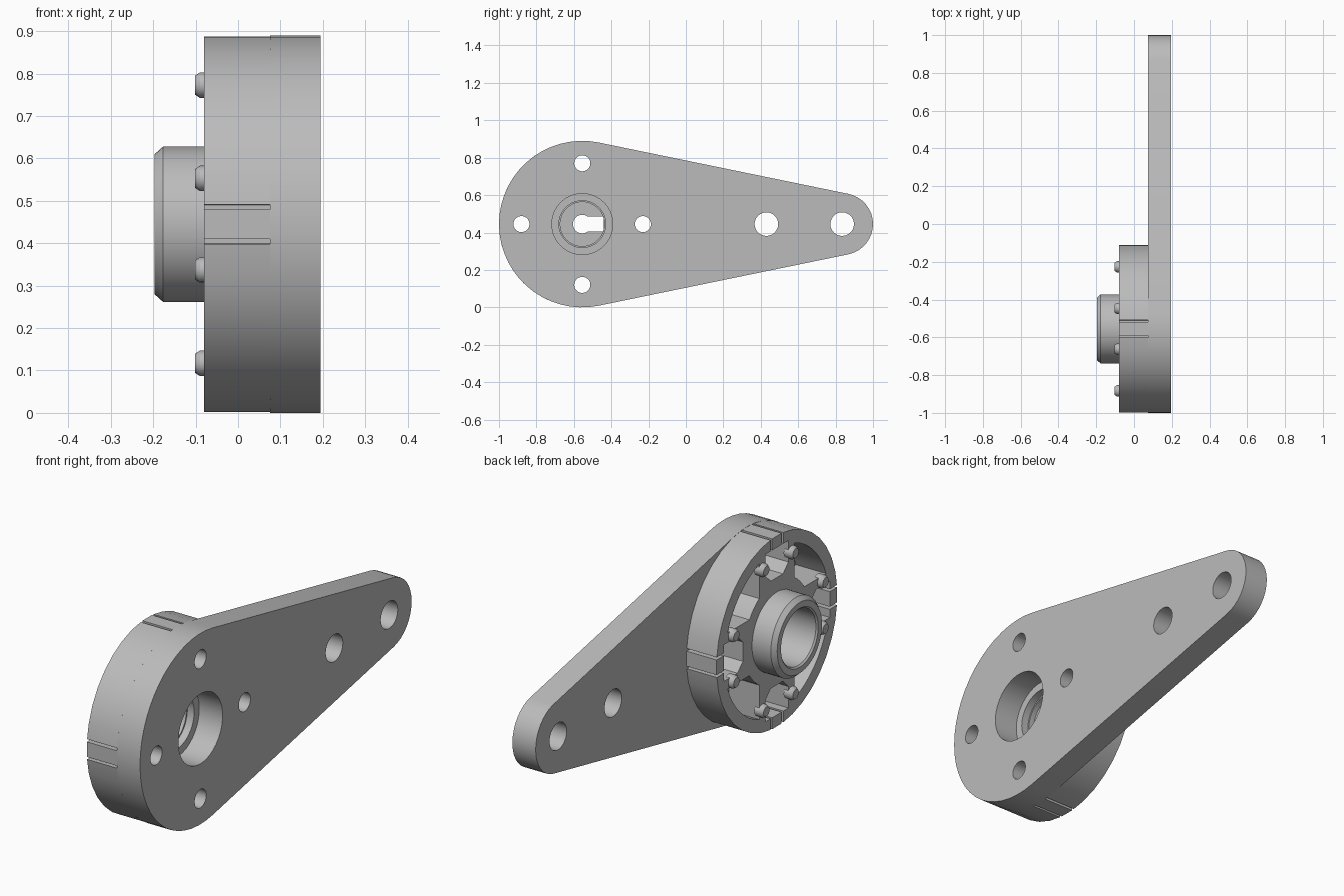
import bpy, bmesh
from math import sin, cos, asin, acos, radians, degrees, pi

if "Cube" in bpy.data.objects:
    bpy.data.objects.remove(bpy.data.objects["Cube"])

CY, CZ = -0.555, 0.445              # main axis, running along x
R, END_R, END_Y = 0.445, 0.165, 1.39
BACK, SEAM, FACE = -0.08, 0.075, 0.195

grey = bpy.data.materials.new("plain grey")
grey.use_nodes = True
grey.diffuse_color = (0.5, 0.5, 0.5, 1)
grey.node_tree.nodes["Principled BSDF"].inputs["Base Color"].default_value = (0.5, 0.5, 0.5, 1)


def finish(bm, name):
    bmesh.ops.recalc_face_normals(bm, faces=bm.faces)
    mesh = bpy.data.meshes.new(name)
    bm.to_mesh(mesh)
    bm.free()
    mesh.materials.append(grey)
    obj = bpy.data.objects.new(name, mesh)
    bpy.context.collection.objects.link(obj)
    return obj


def prism(name, pts, x0, x1):
    """Extrude an outline, given relative to the main axis, along x."""
    bm = bmesh.new()
    face = bm.faces.new([bm.verts.new((x0, CY + y, CZ + z)) for y, z in pts])
    grown = bmesh.ops.extrude_face_region(bm, geom=[face])["geom"]
    bmesh.ops.translate(bm, vec=(x1 - x0, 0, 0),
                        verts=[g for g in grown if isinstance(g, bmesh.types.BMVert)])
    return finish(bm, name)


def lathe(name, profile, y=0, z=0, steps=48):
    """Revolve a closed (radius, x) profile round an axis parallel to x."""
    bm = bmesh.new()
    rings = []
    for i in range(steps):
        a = 2 * pi * i / steps
        rings.append([bm.verts.new((x, CY + y + r * cos(a), CZ + z + r * sin(a)))
                      for r, x in profile])
    n = len(profile)
    for i in range(steps):
        a, b = rings[i], rings[(i + 1) % steps]
        for j in range(n):
            k = (j + 1) % n
            bm.faces.new((a[j], a[k], b[k], b[j]))
    return finish(bm, name)


def arc(r, a0, a1, n, y=0, z=0):
    return [(y + r * cos(radians(a0 + (a1 - a0) * i / n)),
             z + r * sin(radians(a0 + (a1 - a0) * i / n))) for i in range(n + 1)]


def circle(r, y=0, z=0, n=36):
    return arc(r, 5, 365, n, y, z)[:-1]


def turn(pts, quarter):
    for _ in range(quarter):
        pts = [(-z, y) for y, z in pts]
    return pts


def cut(obj, pts, x0, x1):
    cutter = prism("cutter", pts, x0, x1)
    cutter.hide_render = True
    mod = obj.modifiers.new("cut", "BOOLEAN")
    mod.operation, mod.solver, mod.object = "DIFFERENCE", "EXACT", cutter
    bpy.context.view_layer.objects.active = obj
    bpy.ops.object.modifier_apply(modifier=mod.name)
    bpy.data.objects.remove(cutter)


# Tapered lever plate with its holes
t = degrees(acos((R - END_R) / END_Y))
outline = arc(R, t, 360 - t, 30) + arc(END_R, -t, t, 16, END_Y)
plate = prism("lever_plate", outline, SEAM, FACE)
cut(plate, circle(0.163), 0, 0.3)
for y in (0.985, END_Y):
    cut(plate, circle(0.063, y), 0, 0.3)
for q in range(4):
    cut(plate, turn(circle(0.043, 0.325, n=24), q), 0, 0.3)

# Round housing: corner cavities, hole pockets and slit spring tabs
housing = prism("round_housing", circle(R), BACK, SEAM)
cut(housing, circle(0.17), -0.2, 0.2)
HALF, INNER, OUTER = 0.13, 0.24, 0.385
a_out, a_in = degrees(asin(HALF / OUTER)), degrees(asin(HALF / INNER))
cavity = arc(OUTER, a_out, 90 - a_out, 8) + arc(INNER, 90 - a_in, a_in, 4)
pocket = [(0.25, -0.045), (0.29, -0.085), (0.39, -0.085),
          (0.39, 0.085), (0.29, 0.085), (0.25, 0.045)]
for q in range(4):
    cut(housing, turn(cavity, q), -0.2, 0.2)
    cut(housing, turn(pocket, q), -0.2, 0.2)
    for s in (-0.041, 0.041):
        slit = [(0.36, s - 0.006), (0.47, s - 0.006), (0.47, s + 0.006), (0.36, s + 0.006)]
        cut(housing, turn(slit, q), -0.2, 0.2)

# Hub sleeve with stepped bore
hub = lathe("hub_sleeve", [(0.165, -0.197), (0.183, -0.177), (0.183, SEAM), (0.125, SEAM),
                           (0.125, 0.04), (0.118, 0.04), (0.118, -0.02),
                           (0.13, -0.02), (0.13, -0.19), (0.137, -0.197)])

# Thin web inside the bore with a keyhole opening
web = prism("keyhole_web", circle(0.124), 0, 0.015)
k = degrees(asin(0.04 / 0.05))
cut(web, arc(0.05, k, 360 - k, 20) + [(0.115, -0.04), (0.115, 0.04)], -0.1, 0.1)

# Rounded studs either side of each pocket
parts = [plate, housing, hub, web]
for q in range(4):
    for side in (-0.108, 0.108):
        y, z = turn([(0.328, side)], q)[0]
        parts.append(lathe("stud", [(0.0005, -0.06), (0.03, -0.06), (0.03, -0.09),
                                    (0.022, -0.102), (0.0005, -0.102)], y, z, 16))

bpy.ops.object.select_all(action="DESELECT")
for obj in parts:
    obj.select_set(True)
bpy.context.view_layer.objects.active = plate
bpy.ops.object.shade_smooth_by_angle(angle=radians(25))
